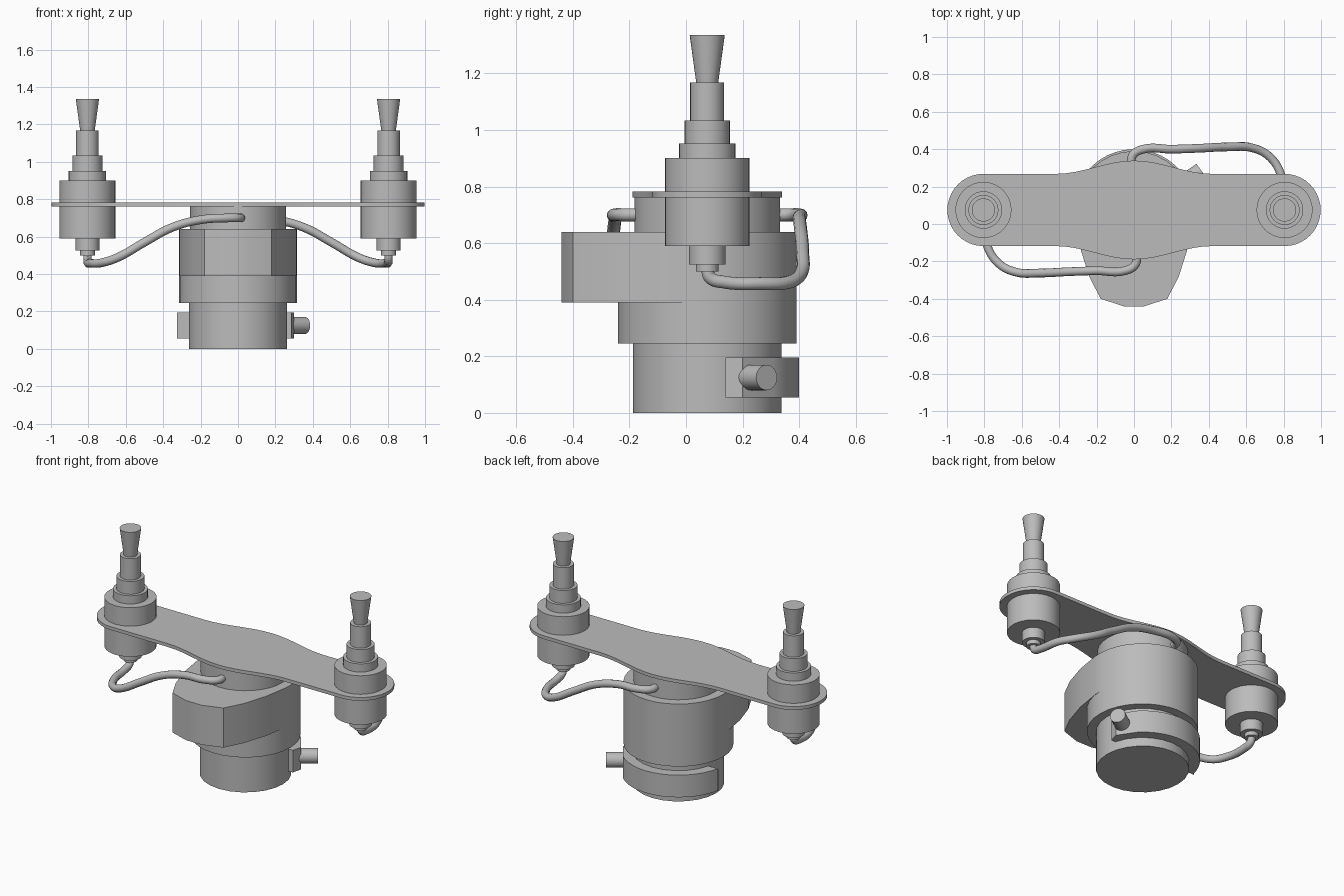
import bpy
import bmesh
from math import cos, sin, pi, radians
from mathutils import Vector

cube = bpy.data.objects.get("Cube")
if cube:
    bpy.data.objects.remove(cube, do_unlink=True)

CY = 0.075      # shared centre line of all the round parts

grey = bpy.data.materials.new("plain grey")
grey.use_nodes = True
COLOUR = (0.5, 0.5, 0.5, 1)
grey.diffuse_color = COLOUR
grey.node_tree.nodes["Principled BSDF"].inputs["Base Color"].default_value = COLOUR


def smooth(obj):
    bpy.ops.object.select_all(action='DESELECT')
    obj.select_set(True)
    bpy.context.view_layer.objects.active = obj
    bpy.ops.object.shade_smooth_by_angle(angle=radians(31))


def finish(name, bm):
    bmesh.ops.recalc_face_normals(bm, faces=bm.faces)
    mesh = bpy.data.meshes.new(name)
    bm.to_mesh(mesh)
    bm.free()
    obj = bpy.data.objects.new(name, mesh)
    bpy.context.collection.objects.link(obj)
    mesh.materials.append(grey)
    smooth(obj)
    return obj


def prism(name, outline, z0, z1):
    """Extrude a flat outline from z0 up to z1."""
    bm = bmesh.new()
    base = bm.faces.new([bm.verts.new((x, y, z0)) for x, y in outline])
    top = bmesh.ops.extrude_face_region(bm, geom=[base])["geom"]
    moved = [v for v in top if isinstance(v, bmesh.types.BMVert)]
    bmesh.ops.translate(bm, verts=moved, vec=(0, 0, z1 - z0))
    return finish(name, bm)


def lathe(name, profile, x, y, n=32):
    """Closed turned part from (radius, height) steps."""
    bm = bmesh.new()
    rings = [[bm.verts.new((x + r * cos(2 * pi * i / n), y + r * sin(2 * pi * i / n), z))
              for i in range(n)] for r, z in profile]
    for low, high in zip(rings, rings[1:]):
        for i in range(n):
            j = (i + 1) % n
            bm.faces.new((low[i], low[j], high[j], high[i]))
    bm.faces.new(rings[0])
    bm.faces.new(rings[-1])
    return finish(name, bm)


def arc(cx, cy, r, start, end, n):
    angles = [radians(start + (end - start) * i / n) for i in range(n + 1)]
    return [(cx + r * cos(a), cy + r * sin(a)) for a in angles]


# Main body: stepped drums
lathe("base_drum", [(0.263, 0), (0.263, 0.25)], 0, CY, 24)
lathe("middle_drum", [(0.315, 0.245), (0.315, 0.395)], 0, CY)
lathe("neck_drum", [(0.257, 0.635), (0.257, 0.765)], 0, CY)

# Upper housing: round at the back, tapering to a shallow curved nose
side = [(-0.313, 0.03), (-0.287, -0.13), (-0.24, -0.28), (-0.178, -0.40), (-0.055, -0.44)]
nose = side + [(-x, y) for x, y in reversed(side)]
prism("upper_housing", arc(0, CY, 0.315, 0, 180, 16) + nose, 0.39, 0.64)

# Clamp band round the back of the base, with a flat for the outlet
band = [(0.25, 0.14), (0.285, 0.14), (0.30, 0.20)]
band += arc(0, CY, 0.325, 46, 169, 14) + [(-0.325, 0.14)]
prism("clamp_band", band, 0.055, 0.195)

# Outlet stub
aim = Vector((0.82, 0.57, 0)).normalized()
bm = bmesh.new()
bmesh.ops.create_cone(bm, cap_ends=True, segments=24, radius1=0.045, radius2=0.045, depth=0.14)
bmesh.ops.transform(bm, matrix=aim.to_track_quat('Z', 'Y').to_matrix().to_4x4(), verts=bm.verts)
bmesh.ops.translate(bm, verts=bm.verts, vec=Vector((0.36, 0.285, 0.125)) - aim * 0.07)
finish("outlet_stub", bm)

# Top plate: round ends and a gentle swelling over the neck
END_X, END_R, SWELL = 0.805, 0.193, 0.071
edge = []
for i in range(17):
    t = i / 8 - 1
    edge.append((0.42 * t, CY + END_R + SWELL * (1 + cos(pi * t)) / 2))
outline = arc(END_X, CY, END_R, -90, 90, 20) + edge[::-1]
outline += arc(-END_X, CY, END_R, 90, 270, 20)
outline += [(x, 2 * CY - y) for x, y in edge]
prism("top_plate", outline, 0.762, 0.783)

# Stepped heads through both ends of the plate
head = [(0.04, 0.50), (0.04, 0.525), (0.065, 0.525), (0.065, 0.59), (0.15, 0.59),
        (0.15, 0.90), (0.10, 0.90), (0.10, 0.952), (0.08, 0.952), (0.08, 1.033),
        (0.06, 1.033), (0.06, 1.168), (0.039, 1.168), (0.062, 1.335)]
for label, s in (("left", 1), ("right", -1)):
    lathe(label + "_head", head, s * END_X, CY)

# Hoses from neck to heads, the second turned half a circle from the first
path = [(0.012, -0.33, 0.70), (0.0, -0.25, 0.70), (-0.04, -0.325, 0.70)]
path = [(0.012, -0.22, 0.70), (0.008, -0.29, 0.70), (-0.05, -0.325, 0.70),
        (-0.2, -0.325, 0.69), (-0.35, -0.33, 0.65), (-0.5, -0.337, 0.57),
        (-0.64, -0.33, 0.49), (-0.73, -0.28, 0.46), (-0.785, -0.19, 0.457),
        (-0.803, -0.06, 0.462), (-0.805, -0.01, 0.478), (-0.805, 0, 0.51)]
for label, s in (("right", 1), ("left", -1)):
    curve = bpy.data.curves.new(label + "_hose", 'CURVE')
    curve.dimensions = '3D'
    curve.bevel_depth = 0.023
    curve.bevel_resolution = 4
    curve.resolution_u = 6
    curve.use_fill_caps = True
    spline = curve.splines.new('BEZIER')
    spline.bezier_points.add(len(path) - 1)
    for point, (x, y, z) in zip(spline.bezier_points, path):
        point.co = (s * x, CY + s * y, z)
        point.handle_left_type = point.handle_right_type = 'AUTO'
    hose = bpy.data.objects.new(label + "_hose", curve)
    bpy.context.collection.objects.link(hose)
    curve.materials.append(grey)
    bpy.ops.object.select_all(action='DESELECT')
    hose.select_set(True)
    bpy.context.view_layer.objects.active = hose
    bpy.ops.object.convert(target='MESH')
    smooth(bpy.context.view_layer.objects.active)
